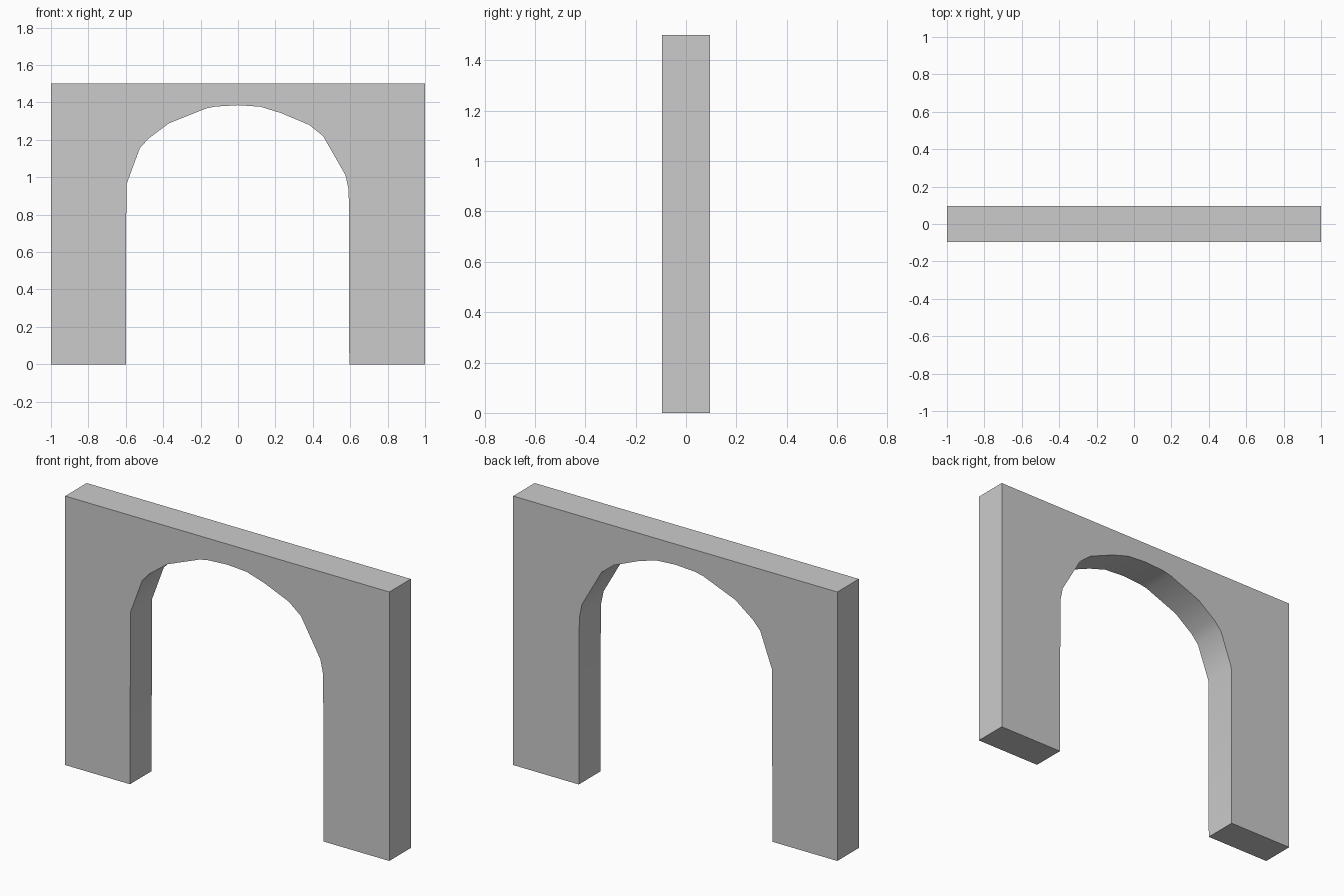
import bpy, bmesh

if "Cube" in bpy.data.objects:
    bpy.data.objects.remove(bpy.data.objects["Cube"])

HALF_DEPTH = 0.095

# Arch opening, left foot to right foot (x, z)
opening = [(-0.60, 0), (-0.597, 0.96), (-0.525, 1.155), (-0.48, 1.205),
           (-0.37, 1.288), (-0.17, 1.368), (-0.12, 1.378), (0, 1.385),
           (0.12, 1.377), (0.23, 1.343), (0.38, 1.28), (0.455, 1.22),
           (0.575, 1.01), (0.592, 0.93), (0.595, 0)]
outer = [(1, 0), (1, 1.5), (-1, 1.5), (-1, 0)]

# Wall profile extruded through its depth
bm = bmesh.new()
front = bm.faces.new([bm.verts.new((x, -HALF_DEPTH, z)) for x, z in opening + outer])
ext = bmesh.ops.extrude_face_region(bm, geom=[front], use_keep_orig=True)
moved = [g for g in ext["geom"] if isinstance(g, bmesh.types.BMVert)]
bmesh.ops.translate(bm, verts=moved, vec=(0, 2 * HALF_DEPTH, 0))
bmesh.ops.triangulate(bm, faces=[f for f in bm.faces if len(f.verts) > 4])
bmesh.ops.recalc_face_normals(bm, faces=bm.faces)

mesh = bpy.data.meshes.new("arch_wall")
bm.to_mesh(mesh)
bm.free()
wall = bpy.data.objects.new("arch_wall", mesh)
bpy.context.collection.objects.link(wall)

# Smooth arch underside, sharp wall edges
bpy.context.view_layer.objects.active = wall
wall.select_set(True)
bpy.ops.object.shade_smooth_by_angle(angle=0.6)
